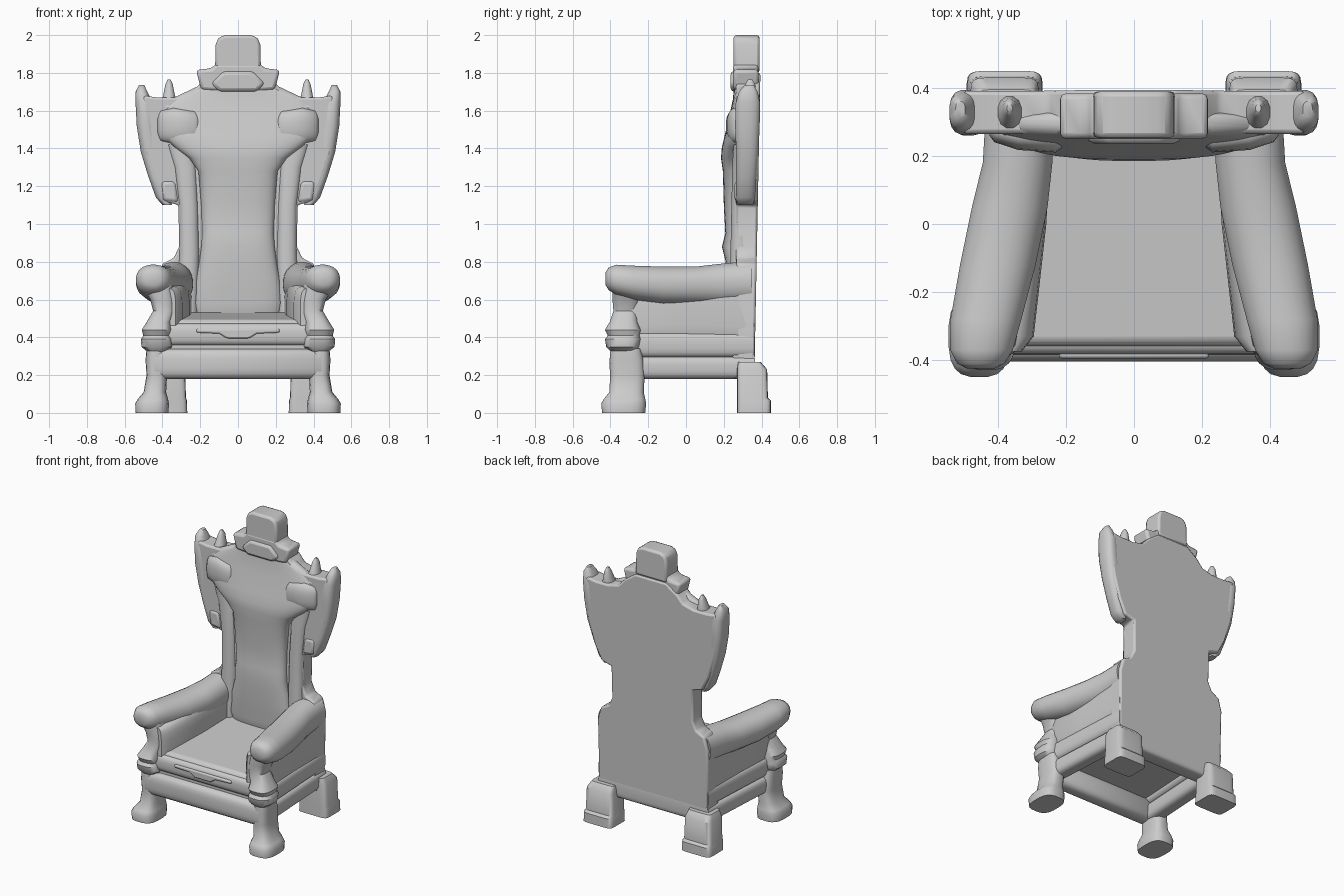
import bpy, bmesh, math
from mathutils import Vector

SLOT = {'X': (1, 2, 0), 'Y': (0, 2, 1), 'Z': (0, 1, 2)}


def finish(name, bm, mirror=False, bevel=0, angle=40):
    bmesh.ops.recalc_face_normals(bm, faces=bm.faces)
    me = bpy.data.meshes.new(name)
    bm.to_mesh(me)
    bm.free()
    ob = bpy.data.objects.new(name, me)
    bpy.context.collection.objects.link(ob)
    if bevel:
        m = ob.modifiers.new("Bevel", 'BEVEL')
        m.width, m.segments, m.limit_method = bevel, 2, 'ANGLE'
    if mirror:
        ob.modifiers.new("Mirror", 'MIRROR').use_mirror_merge = False
    bpy.ops.object.select_all(action='DESELECT')
    ob.select_set(True)
    bpy.context.view_layer.objects.active = ob
    bpy.ops.object.shade_smooth_by_angle(angle=math.radians(angle))
    return ob


def skin(bm, rings):
    loops = [[bm.verts.new(p) for p in r] for r in rings]
    n = len(loops[0])
    for a, b in zip(loops, loops[1:]):
        for i in range(n):
            j = (i + 1) % n
            bm.faces.new((a[i], a[j], b[j], b[i]))
    bm.faces.new(loops[0])
    bm.faces.new(loops[-1][::-1])


def loft(name, axis, sections, power=2.0, n=20, mirror=False, angle=40):
    """Sections: (position, centre u, centre v, half u, half v), superelliptic."""
    u, v, w = SLOT[axis]
    rings = []
    for pos, cu, cv, ru, rv in sections:
        ring = []
        for i in range(n):
            t = 2 * math.pi * (i + 0.5) / n
            c, s = math.cos(t), math.sin(t)
            p = Vector((0, 0, 0))
            p[u] = cu + ru * math.copysign(abs(c) ** (2 / power), c)
            p[v] = cv + rv * math.copysign(abs(s) ** (2 / power), s)
            p[w] = pos
            ring.append(p)
        rings.append(ring)
    bm = bmesh.new()
    skin(bm, rings)
    return finish(name, bm, mirror, 0, angle)


def prism(name, axis, outline, lo, hi, bevel=0.015, mirror=False):
    u, v, w = SLOT[axis]
    rings = []
    for d in (lo, hi):
        ring = []
        for a, b in outline:
            p = Vector((0, 0, 0))
            p[u], p[v], p[w] = a, b, d
            ring.append(p)
        rings.append(ring)
    bm = bmesh.new()
    skin(bm, rings)
    return finish(name, bm, mirror, bevel)


def both(half):
    return half + [(-x, z) for x, z in reversed(half)]


# Tall back: wide base, narrow waist, flared top, rear face leaning back a little
panel = prism("back_panel", 'Y', both([
    (0.42, 0.20), (0.425, 0.70), (0.40, 0.79), (0.34, 0.82), (0.312, 0.88),
    (0.315, 1.10), (0.39, 1.12), (0.44, 1.22), (0.49, 1.38), (0.515, 1.55),
    (0.50, 1.68), (0.43, 1.67), (0.33, 1.67), (0.25, 1.69), (0.205, 1.74), (0.12, 1.80)]),
    0.265, 0.37, 0.012)
for vert in panel.data.vertices:
    if vert.co.y > 0.3:
        vert.co.y = 0.358 + 0.02 * vert.co.z

# Padded centre: narrow torso swelling into broad shoulders
cushion = [(0.50, 0.22, 0.23), (0.58, 0.235, 0.205), (0.66, 0.23, 0.215), (0.72, 0.22, 0.197),
           (0.80, 0.205, 0.21), (0.88, 0.195, 0.19), (0.95, 0.19, 0.208), (1.10, 0.195, 0.20),
           (1.28, 0.21, 0.195), (1.35, 0.26, 0.185), (1.41, 0.34, 0.19), (1.47, 0.40, 0.205),
           (1.54, 0.41, 0.222), (1.60, 0.40, 0.235), (1.66, 0.36, 0.248), (1.74, 0.19, 0.255)]
loft("back_cushion", 'Z', [(z, 0, (0.34 + y) / 2, w, (0.34 - y) / 2) for z, w, y in cushion],
     2.8, 36, angle=60)

# Shoulder pads at either side of the padding
loft("shoulder_pad", 'X', [(0.19, 0.26, 1.51, 0.02, 0.04), (0.23, 0.255, 1.515, 0.045, 0.085),
                           (0.34, 0.265, 1.52, 0.048, 0.095), (0.41, 0.275, 1.52, 0.035, 0.08),
                           (0.425, 0.28, 1.52, 0.02, 0.05)], 2.4, 20, True, 60)

# Posts flanking the torso, fading under the shoulders
loft("waist_post", 'Z', [(0.50, 0.27, 0.29, 0.06, 0.065), (0.85, 0.258, 0.29, 0.055, 0.055),
                         (1.10, 0.262, 0.29, 0.052, 0.05), (1.30, 0.28, 0.29, 0.06, 0.045),
                         (1.42, 0.31, 0.29, 0.07, 0.04)], 2.4, 20, True)

# Curved wings, with their small foot blocks and thin spikes
loft("wing", 'Z', [(1.10, 0.375, 0.315, 0.025, 0.04), (1.14, 0.395, 0.315, 0.04, 0.05),
                   (1.25, 0.43, 0.32, 0.045, 0.055), (1.38, 0.465, 0.325, 0.05, 0.06),
                   (1.52, 0.487, 0.325, 0.05, 0.066), (1.64, 0.497, 0.328, 0.046, 0.066),
                   (1.70, 0.511, 0.33, 0.032, 0.05), (1.735, 0.51, 0.335, 0.014, 0.025)],
     2.6, 16, True, 60)
prism("wing_foot", 'Y', [(0.31, 1.11), (0.40, 1.12), (0.41, 1.23), (0.33, 1.23)],
      0.258, 0.37, 0.02, True)
loft("spike", 'Z', [(1.62, 0.365, 0.32, 0.055, 0.06), (1.68, 0.365, 0.33, 0.032, 0.045),
                    (1.74, 0.365, 0.34, 0.02, 0.027), (1.765, 0.365, 0.34, 0.008, 0.012)],
     2.2, 12, True, 60)

# Crest with a draped front, and the block on top
prism("crest", 'Y', both([(0.09, 1.70), (0.195, 1.71), (0.222, 1.815), (0.14, 1.825), (0.115, 1.85)]),
      0.25, 0.384, 0.02)
prism("crest_drape", 'Y', both([(0.10, 1.70), (0.145, 1.745), (0.08, 1.81)]),
      0.236, 0.30, 0.02)
prism("top_block", 'Y', both([(0.122, 1.80), (0.118, 1.95), (0.105, 1.985), (0.07, 2.0)]),
      0.252, 0.39, 0.015)

# Seat with its slight forward slope
prism("seat", 'X', [(-0.36, 0.33), (0.30, 0.33), (0.30, 0.535), (-0.34, 0.495), (-0.36, 0.475)],
      -0.36, 0.36, 0.01)

# Front and rear rails
loft("front_upper_rail", 'X', [(x, -0.335, 0.415, 0.05, 0.06) for x in (-0.42, 0.42)], 3, 20)
prism("front_ornament", 'Y', both([(0.06, 0.395), (0.10, 0.42), (0.22, 0.425), (0.22, 0.445)]),
      -0.395, -0.36, 0.008)
loft("front_lower_rail", 'X', [(-0.47, -0.345, 0.26, 0.04, 0.07), (-0.44, -0.345, 0.26, 0.06, 0.08),
                               (0.44, -0.345, 0.26, 0.06, 0.08), (0.47, -0.345, 0.26, 0.04, 0.07)], 3.2, 20)
loft("rear_rail", 'X', [(x, 0.305, 0.25, 0.06, 0.07) for x in (-0.42, 0.42)], 5, 20)

# Side rails, splayed outward to the front
for name, z, r, out in (("side_lower_rail", 0.24, 0.06, 0.0), ("side_middle_rail", 0.36, 0.068, -0.005)):
    loft(name, 'Y', [(-0.37, 0.415 + out, z, 0.055, r), (0.36, 0.375 + out, z, 0.055, r)], 3.2, 20, True)

# Side panels under the arms
loft("side_panel", 'Y', [(-0.375, 0.38, 0.52, 0.05, 0.14), (-0.33, 0.372, 0.52, 0.078, 0.15),
                         (0.0, 0.345, 0.53, 0.088, 0.17), (0.36, 0.33, 0.53, 0.092, 0.18)],
     4, 20, True)

# Arms with rounded, drooping knobs
loft("armrest", 'Y', [(-0.425, 0.45, 0.71, 0.04, 0.035), (-0.41, 0.45, 0.71, 0.07, 0.06),
                      (-0.37, 0.448, 0.705, 0.093, 0.08), (-0.28, 0.435, 0.69, 0.105, 0.09),
                      (-0.12, 0.40, 0.675, 0.112, 0.10), (0.05, 0.365, 0.675, 0.112, 0.10),
                      (0.18, 0.342, 0.68, 0.103, 0.11), (0.35, 0.335, 0.69, 0.10, 0.115)],
     2.2, 24, True)

# Corner knots above the front legs, running up under the arm knobs
loft("corner_knot", 'Z', [(0.32, 0.43, -0.33, 0.045, 0.065), (0.35, 0.43, -0.335, 0.082, 0.088),
                          (0.39, 0.432, -0.335, 0.083, 0.095), (0.41, 0.43, -0.33, 0.072, 0.085),
                          (0.44, 0.43, -0.335, 0.08, 0.095), (0.48, 0.42, -0.33, 0.065, 0.075),
                          (0.54, 0.39, -0.32, 0.06, 0.065), (0.60, 0.40, -0.315, 0.065, 0.075),
                          (0.68, 0.43, -0.31, 0.085, 0.08)], 2.8, 20, True)

# Front legs with spreading paws
loft("front_leg", 'Z', [(0.0, 0.455, -0.33, 0.088, 0.115), (0.05, 0.455, -0.33, 0.09, 0.12),
                        (0.075, 0.45, -0.325, 0.08, 0.11), (0.11, 0.44, -0.315, 0.06, 0.092),
                        (0.20, 0.43, -0.31, 0.055, 0.092), (0.28, 0.435, -0.315, 0.055, 0.09),
                        (0.34, 0.435, -0.32, 0.05, 0.08)], 3, 20, True)

# Square rear legs with wider feet
loft("rear_leg", 'Z', [(0.0, 0.38, 0.36, 0.112, 0.09), (0.065, 0.38, 0.36, 0.11, 0.09),
                       (0.08, 0.38, 0.352, 0.105, 0.082), (0.23, 0.38, 0.35, 0.10, 0.08),
                       (0.27, 0.375, 0.335, 0.085, 0.06)], 7, 20, True)
